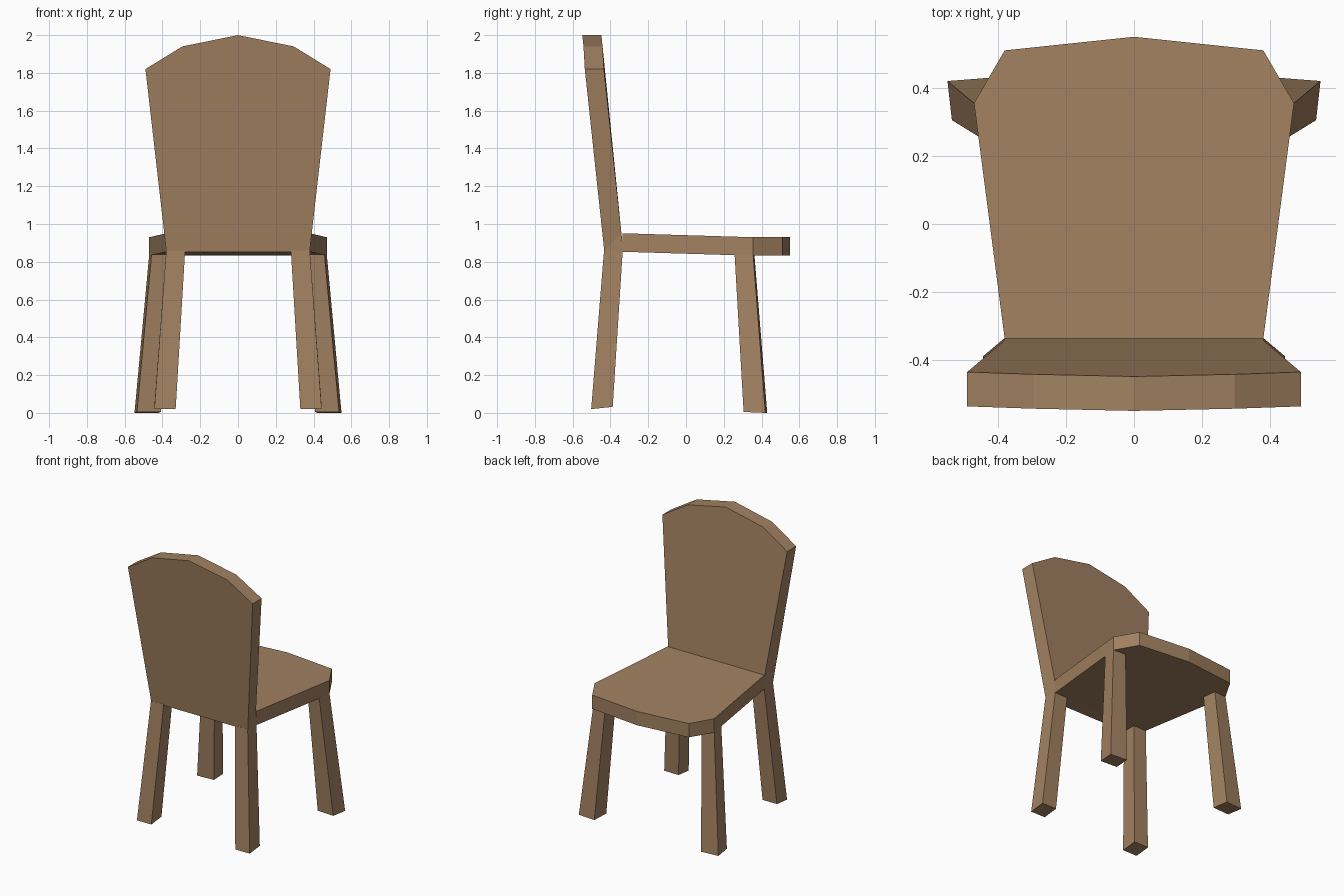
import bpy, bmesh

if "Cube" in bpy.data.objects:
    bpy.data.objects.remove(bpy.data.objects["Cube"])

wood = bpy.data.materials.new("wood")
wood.diffuse_color = (0.36, 0.22, 0.12, 1)
wood.use_nodes = True
wood.node_tree.nodes["Principled BSDF"].inputs["Base Color"].default_value = wood.diffuse_color


def loft(name, ring_a, ring_b, mirror=False):
    """Solid between two outlines that have the same number of points."""
    bm = bmesh.new()
    a = [bm.verts.new(p) for p in ring_a]
    b = [bm.verts.new(p) for p in ring_b]
    bm.faces.new(a)
    bm.faces.new(b[::-1])
    n = len(a)
    for i in range(n):
        j = (i + 1) % n
        bm.faces.new((a[i], b[i], b[j], a[j]))
    bmesh.ops.recalc_face_normals(bm, faces=bm.faces)
    mesh = bpy.data.meshes.new(name)
    bm.to_mesh(mesh)
    bm.free()
    mesh.materials.append(wood)
    obj = bpy.data.objects.new(name, mesh)
    bpy.context.collection.objects.link(obj)
    if mirror:
        obj.modifiers.new("mirror", 'MIRROR')
    return obj


def symmetric(half):
    """Close a right-hand outline with its mirror image, skipping x = 0 points."""
    return half + [(-x, v) for x, v in reversed(half) if x > 0]


# Seat: tapered slab with a chamfered, gently bowed front
seat_outline = symmetric([(0.38, -0.337), (0.47, 0.355), (0.38, 0.51), (0, 0.55)])


def seat_ring(z):
    return [(x, y, z + 0.021 * max(0, (0.355 - y) / 0.695)) for x, y in seat_outline]


loft("seat", seat_ring(0.93), seat_ring(0.832))

# Backrest: fan shaped panel with an arched top, leaning backwards
arch = [(0.49, 1.82), (0.295, 1.94), (0, 2.0)]


def back_ring(y, bottom):
    outline = symmetric([(0.38, 0.853), (0.38, bottom)] + arch)
    return [(x, y - 0.107 * (z - 0.85) + (0.006 if z > 1.9 else 0), z)
            for x, z in outline]


loft("backrest", back_ring(-0.432, 0.86), back_ring(-0.331, 0.95))

# Legs: splayed and slightly thicker at the foot
loft("front_leg",
     [(0.47, 0.355, 0.84), (0.375, 0.362, 0.84), (0.365, 0.26, 0.845), (0.457, 0.257, 0.845)],
     [(0.548, 0.42, 0), (0.42, 0.43, 0), (0.408, 0.312, 0.005), (0.535, 0.305, 0.005)],
     mirror=True)
loft("back_leg",
     [(0.38, -0.434, 0.86), (0.28, -0.434, 0.86), (0.28, -0.335, 0.86), (0.38, -0.335, 0.86)],
     [(0.443, -0.502, 0.02), (0.33, -0.502, 0.02), (0.33, -0.388, 0.032), (0.443, -0.388, 0.032)],
     mirror=True)
